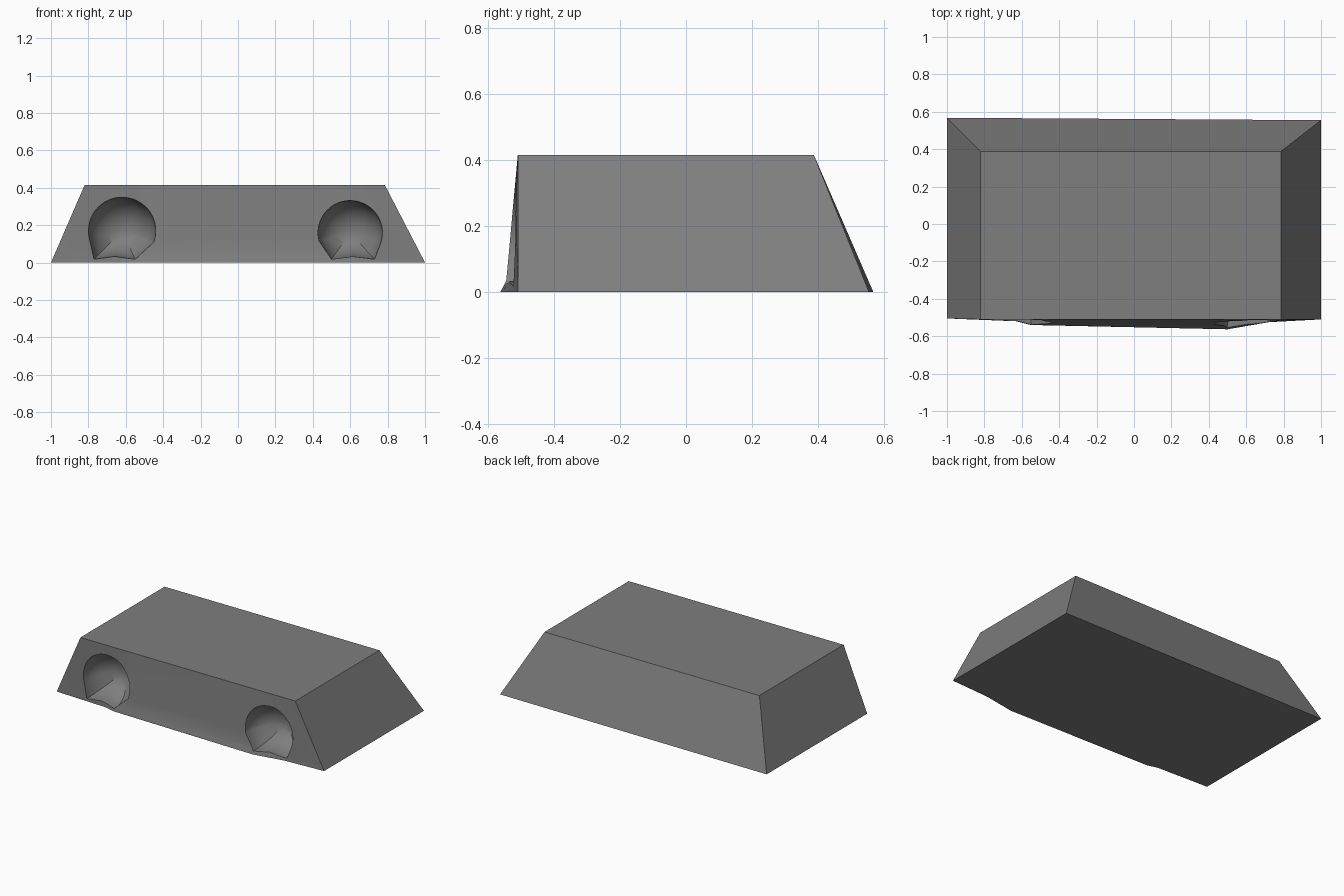
import bpy, bmesh, math

if "Cube" in bpy.data.objects:
    bpy.data.objects.remove(bpy.data.objects["Cube"])

grey = bpy.data.materials.new("dark grey")
grey.diffuse_color = (0.21, 0.21, 0.21, 1)
grey.use_nodes = True
grey.node_tree.nodes["Principled BSDF"].inputs["Base Color"].default_value = grey.diffuse_color


def make_object(name, bm):
    bmesh.ops.recalc_face_normals(bm, faces=bm.faces)
    mesh = bpy.data.meshes.new(name)
    bm.to_mesh(mesh)
    bm.free()
    mesh.materials.append(grey)
    ob = bpy.data.objects.new(name, mesh)
    bpy.context.collection.objects.link(ob)
    return ob


def loft(bm, rings):
    """Skin closed rings of points and cap both ends."""
    rings = [[bm.verts.new(p) for p in r] for r in rings]
    n = len(rings[0])
    for a, b in zip(rings, rings[1:]):
        for i in range(n):
            j = (i + 1) % n
            bm.faces.new((a[i], a[j], b[j], b[i]))
    bm.faces.new(rings[0][::-1])
    bm.faces.new(rings[-1])


# sloped block: front edge bulges forward near the ground
TOP = 0.415
base = [(-1, -.505), (-.63, -.52), (-.55, -.54), (.5, -.563), (.72, -.525), (1, -.51),
        (1, .555), (-1, .568)]
top = [(-.82, -.51), (-.52, -.51), (-.45, -.51), (.4, -.51), (.6, -.51), (.785, -.51),
       (.785, .388), (-.82, .388)]
low = 0.035
t = low / TOP
mid = [(a[0] * (1 - t) + b[0] * t, a[1] * (1 - t) + b[1] * t) for a, b in zip(base, top)]
mid[3] = (mid[3][0], -.545)
bm = bmesh.new()
loft(bm, [[(x, y, z) for x, y in ring] for ring, z in ((base, 0), (mid, low), (top, TOP))])
block = make_object("sloped_block", bm)


# rounded hollows with a flattened floor
def hollow(name, cx, cz, r, left, right, floor, depth):
    start, end, n = math.radians(-20), math.radians(195), 36
    outline = [(cx + r * math.cos(start + (end - start) * i / n),
                cz + r * math.sin(start + (end - start) * i / n)) for i in range(n + 1)]
    outline += [(left, floor), ((left + right) / 2, floor + .015), (right, floor)]
    rings = [[(x, -.65, z) for x, z in outline]]
    for k in range(13):
        a = math.radians(86) * k / 12
        s = math.cos(a)
        rings.append([(cx + (x - cx) * s, -.52 + depth * math.sin(a), cz + (z - cz) * s)
                      for x, z in outline])
    bm = bmesh.new()
    loft(bm, rings)
    ob = make_object(name, bm)
    ob.hide_render = True
    ob.hide_set(True)
    mod = block.modifiers.new(name, 'BOOLEAN')
    mod.object = ob
    mod.operation = 'DIFFERENCE'
    mod.solver = 'EXACT'
    return ob


cutters = [hollow("left_hollow_cutter", -.62, .17, .18, -.77, -.55, .018, .18),
           hollow("right_hollow_cutter", .60, .16, .172, .50, .73, .018, .17)]

# apply the cuts and smooth the hollows
bpy.context.view_layer.objects.active = block
block.select_set(True)
for mod in list(block.modifiers):
    bpy.ops.object.modifier_apply(modifier=mod.name)
for c in cutters:
    bpy.data.objects.remove(c)
bpy.ops.object.shade_smooth_by_angle(angle=math.radians(25))
